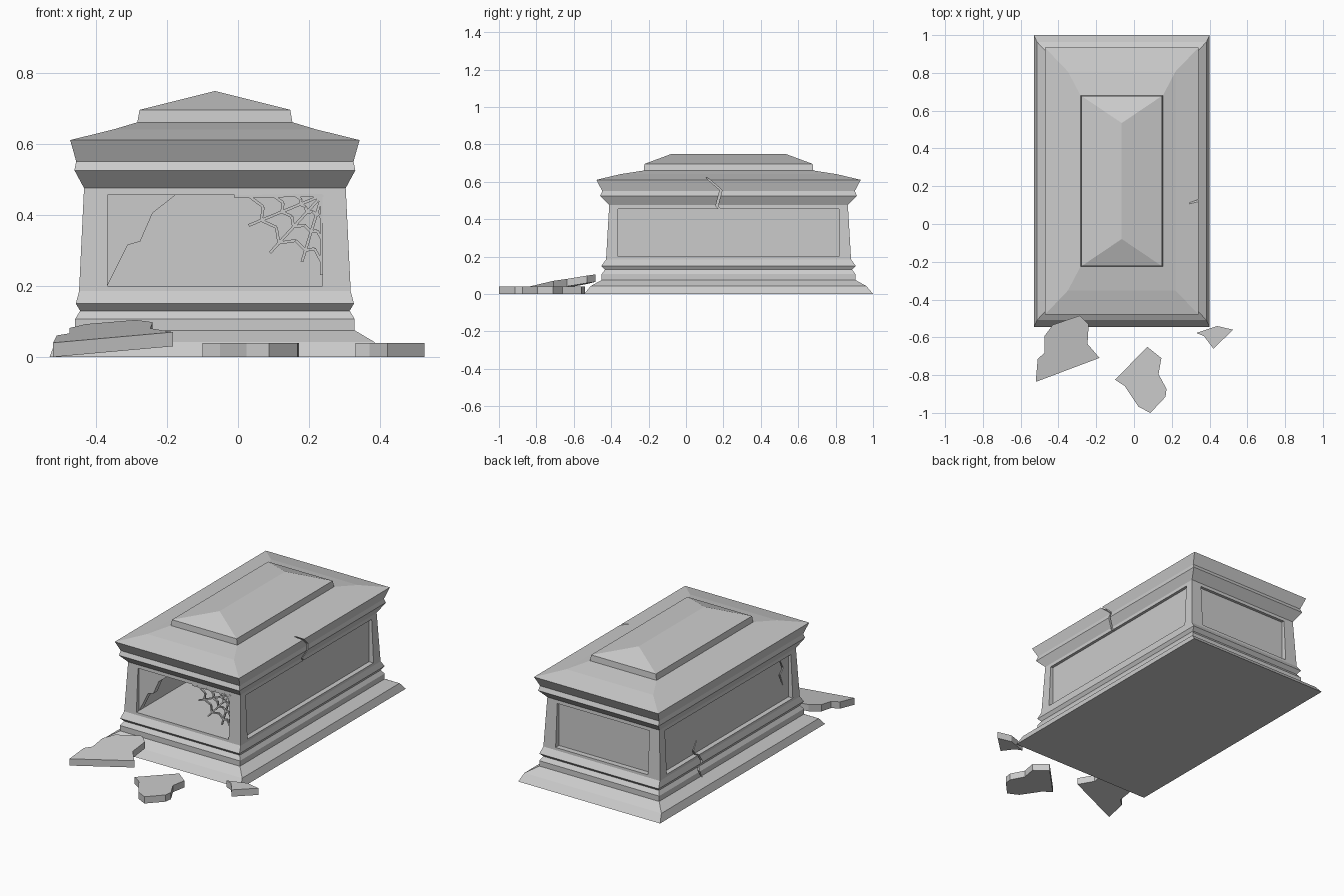
import bpy, bmesh
from mathutils import Vector

if "Cube" in bpy.data.objects:
    bpy.data.objects.remove(bpy.data.objects["Cube"], do_unlink=True)

CX, CY = -0.065, 0.2275   # centre of the tomb

stone = bpy.data.materials.new("grey stone")
stone.use_nodes = True
GREY = (0.6, 0.6, 0.6, 1)
stone.diffuse_color = GREY
stone.node_tree.nodes["Principled BSDF"].inputs["Base Color"].default_value = GREY


def finish(bm, name):
    bmesh.ops.recalc_face_normals(bm, faces=bm.faces)
    mesh = bpy.data.meshes.new(name)
    bm.to_mesh(mesh)
    bm.free()
    mesh.materials.append(stone)
    obj = bpy.data.objects.new(name, mesh)
    bpy.context.collection.objects.link(obj)
    return obj


def add_prism(bm, points, near, far):
    """Prism between two placements of a 2D outline."""
    a = [bm.verts.new(near(*p)) for p in points]
    b = [bm.verts.new(far(*p)) for p in points]
    bm.faces.new(a)
    bm.faces.new(b[::-1])
    for i in range(len(a)):
        j = (i + 1) % len(a)
        bm.faces.new((a[i], b[i], b[j], a[j]))


def prism(name, points, near, far):
    bm = bmesh.new()
    add_prism(bm, points, near, far)
    return finish(bm, name)


def box(name, x0, x1, y0, y1, z0, z1):
    return prism(name, [(x0, y0), (x1, y0), (x1, y1), (x0, y1)],
                 lambda x, y: (x, y, z0), lambda x, y: (x, y, z1))


def strip(path, width):
    """Closed outline around a path, narrowing to its end points."""
    n = len(path) - 1
    half = [width / 2 * (0.3 if i in (0, n) else 1) for i in range(n + 1)]
    return ([(u - h, v) for (u, v), h in zip(path, half)]
            + [(u + h, v) for (u, v), h in zip(path, half)][::-1])


# Tomb body: stacked rectangular rings (height, half width, half length)
RINGS = [(0, .465, .7725), (.042, .449, .737), (.075, .393, .678),
         (.107, .393, .678), (.13, .379, .66), (.15, .391, .68),
         (.185, .382, .655), (.475, .368, .638), (.525, .395, .686),
         (.55, .39, .675), (.61, .407, .707), (.64, .285, .58),
         (.66, .218, .453), (.695, .212, .45)]
bm = bmesh.new()
rings = [[bm.verts.new((CX + sx * hx, CY + sy * hy, z))
          for sx, sy in ((-1, -1), (1, -1), (1, 1), (-1, 1))]
         for z, hx, hy in RINGS]
bm.faces.new(rings[0][::-1])
for low, high in zip(rings, rings[1:]):
    for i in range(4):
        j = (i + 1) % 4
        bm.faces.new((low[i], low[j], high[j], high[i]))
# Hipped lid top
front, back = [bm.verts.new((CX, CY + s * .307, .748)) for s in (-1, 1)]
c = rings[-1]
for face in ((c[0], c[1], front), (c[1], c[2], back, front),
             (c[2], c[3], back), (c[3], c[0], front, back)):
    bm.faces.new(face)
tomb = finish(bm, "tomb_body")

# Cutters: side panels, back panel, open burial chamber
Z0, Z1, PX = .2, .455, .3025
cutters = [box("right_panel_cut", CX + .352, CX + .6, CY - .59, CY + .59, Z0, Z1),
           box("left_panel_cut", CX - .6, CX - .352, CY - .59, CY + .59, Z0, Z1),
           box("back_panel_cut", CX - PX, CX + PX, CY + .622, CY + .9, Z0, Z1),
           box("chamber_cut", CX - PX, CX + PX, CY - .9, CY + .5, Z0, Z1)]

# Cracks in the long sides: side, inner depth, path in (y, z)
CRACKS = [(1, .36, [(.10, .63), (.13, .605), (.187, .555), (.165, .47), (.21, .425)]),
          (-1, .345, [(.50, .27), (.53, .22), (.5, .16), (.53, .11), (.51, .07)]),
          (-1, .345, [(-.28, .45), (-.31, .39), (-.28, .36), (-.31, .29)])]
for side, depth, path in CRACKS:
    cutters.append(prism("crack_cut", strip(path, .012),
                         lambda y, z: (CX + side * depth, y, z),
                         lambda y, z: (CX + side * .6, y, z)))

for cutter in cutters:
    cutter.hide_render = True
    mod = tomb.modifiers.new("cut", 'BOOLEAN')
    mod.operation, mod.solver, mod.object = 'DIFFERENCE', 'EXACT', cutter
    bpy.context.view_layer.objects.active = tomb
    bpy.ops.object.modifier_apply(modifier=mod.name)
    bpy.data.objects.remove(cutter, do_unlink=True)

# Remaining corner of the broken front slab
prism("broken_front_slab",
      [(-.37, .46), (-.17, .46), (-.24, .405), (-.275, .325), (-.31, .315), (-.37, .195)],
      lambda x, z: (x, -.40, z), lambda x, z: (x, -.365, z))

# Cobweb in the upper corner of the opening
corner = Vector((.237, .455))
ends = [Vector(e) for e in ((-.01, .451), (.03, .37), (.09, .293), (.18, .268), (.234, .23))]
bm = bmesh.new()


def strand(a, b, width=.008):
    side = (b - a).orthogonal().normalized() * width / 2
    add_prism(bm, [a + side, b + side, b - side, a - side],
              lambda x, z: (x, -.412, z), lambda x, z: (x, -.402, z))


for end in ends:
    strand(corner, end)
for reach in (.3, .55, .83):
    for a, b in zip(ends, ends[1:]):
        p, q = corner.lerp(a, reach), corner.lerp(b, reach)
        sag = p.lerp(q, .5).lerp(corner, .12)
        strand(p, sag)
        strand(sag, q)
finish(bm, "cobweb")

# Fallen slab fragments: outline and tilt along x and y
THICK = .04
FRAGMENTS = {
    "leaning_fragment": (.027, .165, [(-.52, -.836), (-.51, -.714), (-.474, -.683),
                         (-.474, -.593), (-.43, -.534), (-.288, -.485),
                         (-.24, -.53), (-.246, -.635), (-.183, -.709)]),
    "middle_fragment": (0, 0, [(-.10, -.825), (.07, -.65), (.145, -.71), (.13, -.795),
                        (.172, -.873), (.167, -.915), (.087, -1), (.024, -.968),
                        (-.05, -.857)]),
    "small_fragment": (0, 0, [(.33, -.577), (.44, -.54), (.525, -.56), (.42, -.66),
                       (.37, -.593)])}
for name, (tx, ty, outline) in FRAGMENTS.items():
    x0, y0 = outline[0]
    prism(name, outline,
          lambda x, y: (x, y, tx * (x - x0) + ty * (y - y0)),
          lambda x, y: (x, y, tx * (x - x0) + ty * (y - y0) + THICK))
